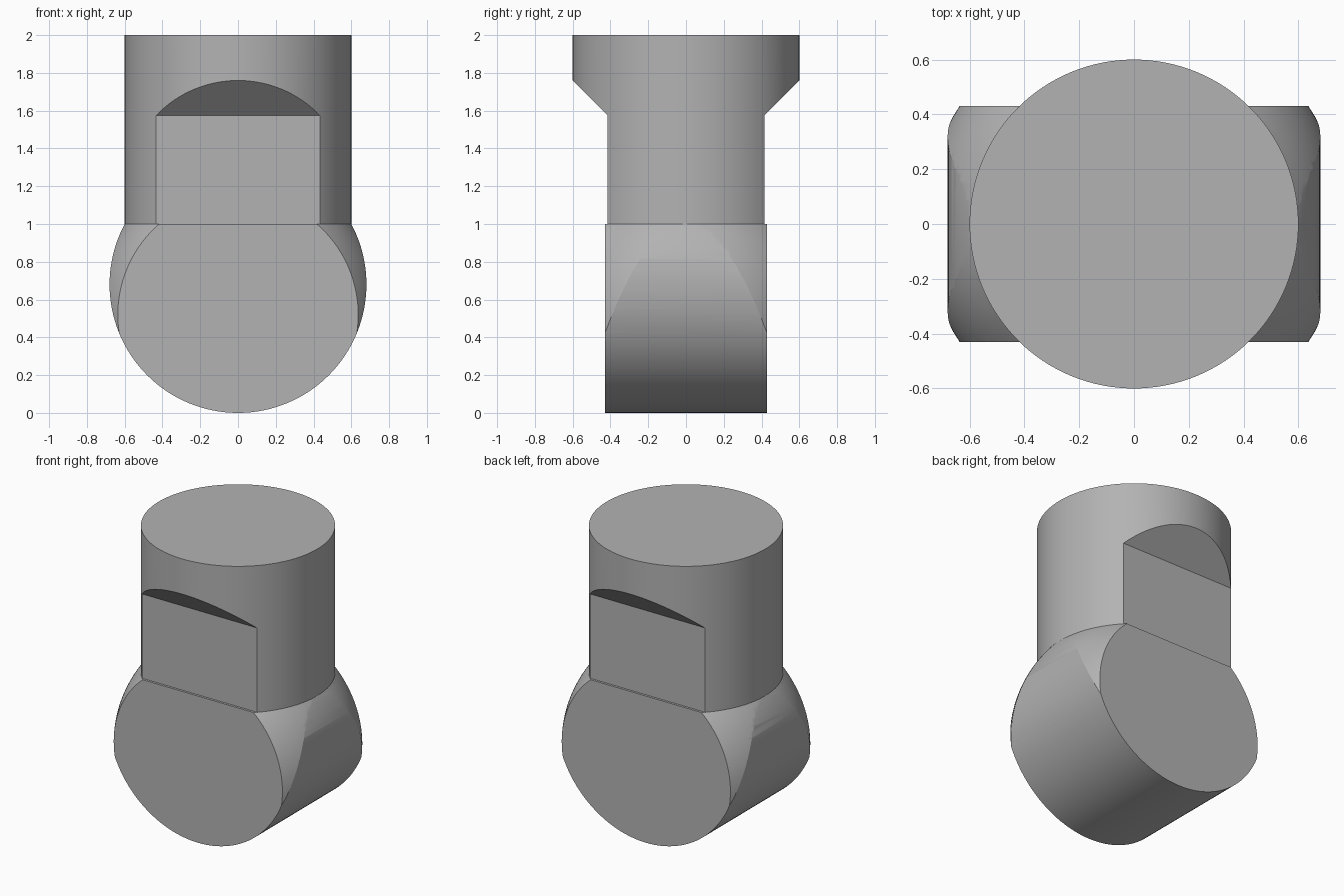
import bpy
import math

old = bpy.data.objects.get("Cube")
if old:
    bpy.data.objects.remove(old, do_unlink=True)

SEGMENTS = 128
SHAFT_R, BARREL_R = 0.6, 0.68
BARREL_HALF, FLAT_Y = 0.43, 0.415
SHOULDER_Z, TOP_Z = 1.0, 2.0
BALL_Z, BALL_R = 0.52, 0.768

grey = bpy.data.materials.new("plain grey")
grey.use_nodes = True
colour = (0.45, 0.45, 0.45, 1)
grey.diffuse_color = colour
grey.node_tree.nodes["Principled BSDF"].inputs["Base Color"].default_value = colour


def make_object(name, verts, faces):
    mesh = bpy.data.meshes.new(name)
    mesh.from_pydata(verts, [], faces)
    mesh.materials.append(grey)
    obj = bpy.data.objects.new(name, mesh)
    bpy.context.collection.objects.link(obj)
    return obj


def loft(name, rings):
    """Closed solid through rings that run counter-clockwise about the loft axis."""
    n = len(rings[0])
    faces = [list(range(n))[::-1], [(len(rings) - 1) * n + i for i in range(n)]]
    for k in range(len(rings) - 1):
        for i in range(n):
            j = (i + 1) % n
            faces.append((k * n + i, k * n + j, k * n + n + j, k * n + n + i))
    return make_object(name, [v for ring in rings for v in ring], faces)


def circle(radius):
    return [(radius * math.cos(a), radius * math.sin(a))
            for a in (math.tau * i / SEGMENTS for i in range(SEGMENTS))]


def lathe(name, profile):
    return loft(name, [[(x, y, z) for x, y in circle(r)] for r, z in profile])


def intersect(obj, cutter):
    cutter.hide_render = True
    mod = obj.modifiers.new("trim", "BOOLEAN")
    mod.operation, mod.solver, mod.object = "INTERSECT", "EXACT", cutter
    bpy.ops.object.select_all(action="DESELECT")
    obj.select_set(True)
    bpy.context.view_layer.objects.active = obj
    bpy.ops.object.modifier_apply(modifier=mod.name)
    bpy.data.objects.remove(cutter, do_unlink=True)
    bpy.ops.object.shade_smooth_by_angle(angle=math.radians(20))


# Round shaft with two flats that flare back out at 45 degrees
shaft = lathe("shaft", [(SHAFT_R, SHOULDER_Z - 0.05), (SHAFT_R, TOP_Z)])
half = [(FLAT_Y, 0.5), (FLAT_Y, 1.575), (0.7, 1.86), (0.7, 2.2)]
outline = half + [(-y, z) for y, z in reversed(half)]
flats = loft("flats_cutter", [[(x, y, z) for y, z in outline] for x in (-1, 1)])
intersect(shaft, flats)

# Sideways barrel foot, its upper corners rounded by a ball
barrel = loft("barrel_foot", [[(x, y, z + BARREL_R) for z, x in circle(BARREL_R)]
                              for y in (-BARREL_HALF, BARREL_HALF)])
steps = 24
heights = [0.4 + (SHOULDER_Z - 0.4) * i / steps for i in range(steps + 1)]
arc = [(math.sqrt(BALL_R ** 2 - (z - BALL_Z) ** 2), z) for z in heights]
ball = lathe("ball_cutter", [(arc[0][0], -0.2)] + arc)
intersect(barrel, ball)
